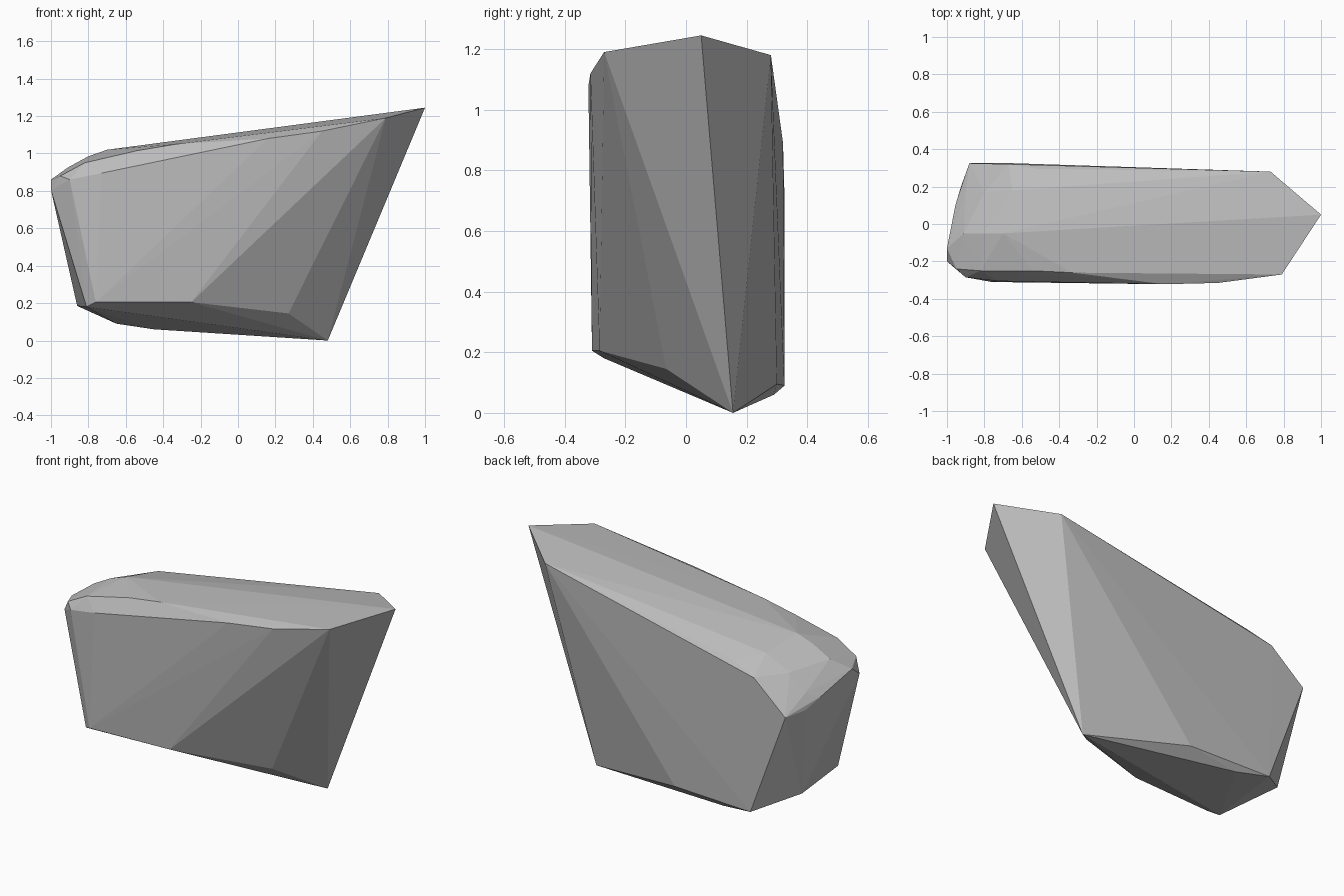
import bpy, bmesh

if "Cube" in bpy.data.objects:
    bpy.data.objects.remove(bpy.data.objects["Cube"])

# Corner points of the block, grouped by region
prow = [(1, .05, 1.245), (.79, -.27, 1.19), (.73, .28, 1.18), (.48, .155, 0)]
underside = [(.27, -.065, .145), (-.25, -.285, .205), (-.76, -.31, .205), (-.81, -.27, .18),
             (-.86, .14, .185), (-.65, .325, .09), (-.45, .29, .06), (-.136, .3, .095)]
end_rim = [(-.88, .325, .71), (-.925, .2, .72), (-.955, .1, .77), (-.99, -.08, .825),
           (-1, -.2, .805), (-.9, -.285, .86)]
side_rims = [(-.73, -.305, .895), (.16, -.322, 1.08), (.45, -.315, 1.12),
             (-.52, .295, .945), (-.67, .32, .89)]
roof = [(-.7, -.05, 1.02), (-.8, -.05, .985), (-.91, -.05, .925), (-1, -.13, .86),
        (-.95, -.24, .88), (-.82, -.25, .95), (-.54, -.25, 1.015), (-.33, -.26, 1.05),
        (-.65, .18, .98), (-.8, .17, .9), (-.9, .17, .8)]

# Faceted block: skin the corners with a convex shell
bm = bmesh.new()
for p in prow + underside + end_rim + side_rims + roof:
    bm.verts.new(p)
hull = bmesh.ops.convex_hull(bm, input=bm.verts[:], use_existing_faces=False)
loose = [v for v in bm.verts if not v.link_faces]
bmesh.ops.delete(bm, geom=loose, context='VERTS')
bmesh.ops.recalc_face_normals(bm, faces=bm.faces[:])
mesh = bpy.data.meshes.new("faceted_block")
bm.to_mesh(mesh)
bm.free()
block = bpy.data.objects.new("faceted_block", mesh)
bpy.context.collection.objects.link(block)

# Plain grey surface
grey = bpy.data.materials.new("plain_grey")
grey.diffuse_color = (.5, .5, .5, 1)
grey.use_nodes = True
grey.node_tree.nodes["Principled BSDF"].inputs["Base Color"].default_value = grey.diffuse_color
mesh.materials.append(grey)
